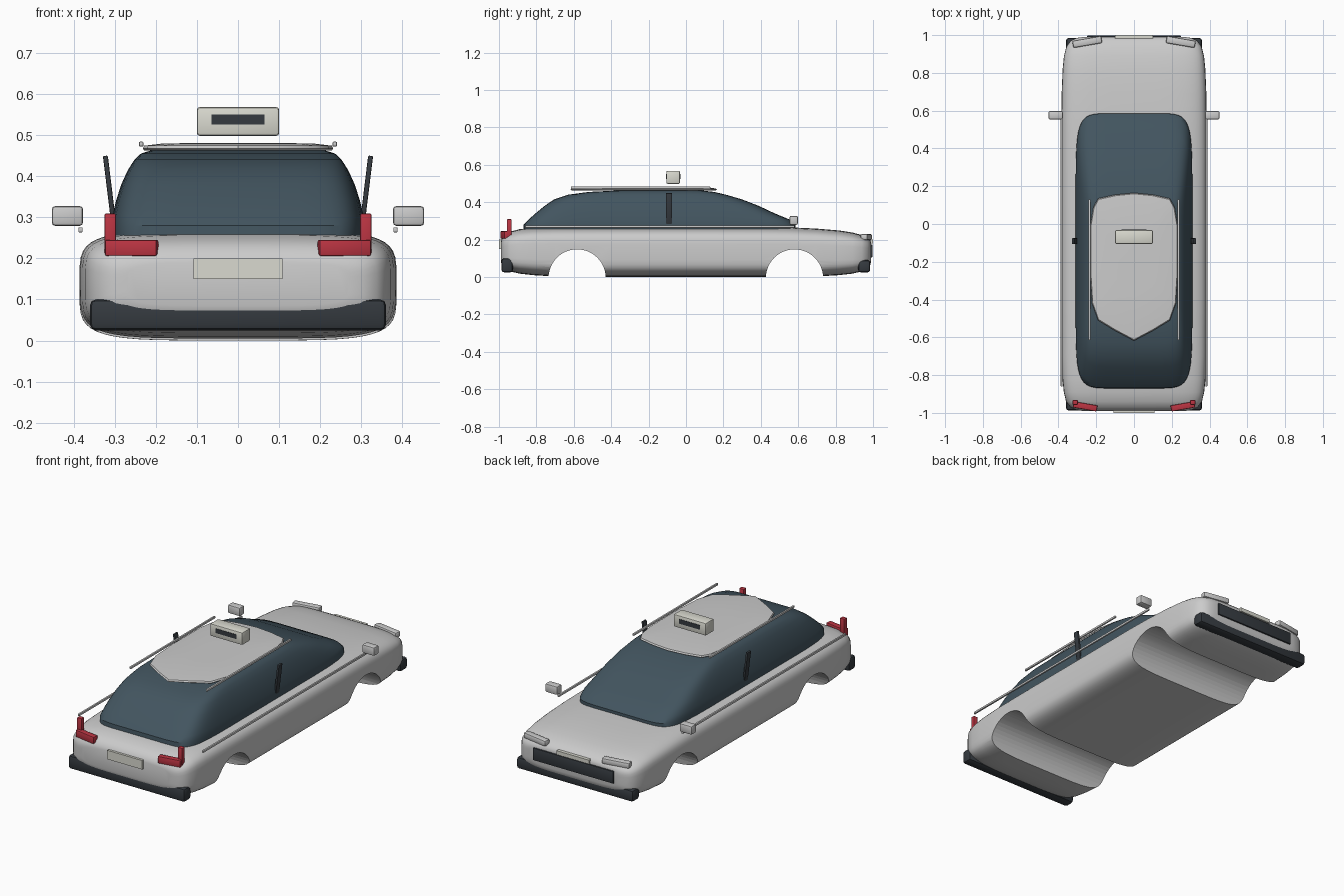
import bpy, bmesh, math
from mathutils import Vector

if "Cube" in bpy.data.objects:
    bpy.data.objects.remove(bpy.data.objects["Cube"])


def material(name, rgb):
    m = bpy.data.materials.new(name)
    m.diffuse_color = (*rgb, 1)
    m.use_nodes = True
    m.node_tree.nodes["Principled BSDF"].inputs["Base Color"].default_value = m.diffuse_color
    return m


GLASS = material("tinted_glass", (0.055, 0.09, 0.115))
DARK = material("dark_plastic", (0.035, 0.042, 0.05))
RED = material("red_lens", (0.5, 0.035, 0.055))
CREAM = material("cream", (0.7, 0.7, 0.63))


def finish(name, bm, mat=None, angle=35):
    bmesh.ops.recalc_face_normals(bm, faces=bm.faces)
    me = bpy.data.meshes.new(name)
    bm.to_mesh(me)
    bm.free()
    ob = bpy.data.objects.new(name, me)
    bpy.context.collection.objects.link(ob)
    if mat:
        me.materials.append(mat)
    smooth(ob, angle)
    return ob


def smooth(ob, angle=35):
    bpy.ops.object.select_all(action='DESELECT')
    ob.select_set(True)
    bpy.context.view_layer.objects.active = ob
    bpy.ops.object.shade_smooth_by_angle(angle=math.radians(angle))


def loft(name, rings, mat=None, angle=35):
    bm = bmesh.new()
    loops = [[bm.verts.new(p) for p in r] for r in rings]
    n = len(loops[0])
    for a, b in zip(loops, loops[1:]):
        for i in range(n):
            j = (i + 1) % n
            bm.faces.new((a[i], a[j], b[j], b[i]))
    bm.faces.new(loops[0])
    bm.faces.new(loops[-1])
    return finish(name, bm, mat, angle)


def squircle(a, b, power, n=48):
    pts = []
    for i in range(n):
        t = 2 * math.pi * (i + 0.5) / n
        c, s = math.cos(t), math.sin(t)
        pts.append((a * math.copysign(abs(c) ** (2 / power), c),
                    b * math.copysign(abs(s) ** (2 / power), s)))
    return pts


def box(name, x, y, z, mat=None, bevel=0.0, turn=0.0):
    # x, y and z are (min, max) pairs; turn spins about the vertical
    bm = bmesh.new()
    bmesh.ops.create_cube(bm, size=1)
    for v in bm.verts:
        v.co = Vector((v.co.x * (x[1] - x[0]), v.co.y * (y[1] - y[0]), v.co.z * (z[1] - z[0])))
    if bevel:
        bmesh.ops.bevel(bm, geom=bm.edges[:], offset=bevel, segments=2, affect='EDGES', profile=0.5)
    ob = finish(name, bm, mat)
    ob.location = [(r[0] + r[1]) / 2 for r in (x, y, z)]
    ob.rotation_euler.z = turn
    return ob


def side_box(name, s, x, *args, turn=0.0, **kw):
    return box(name, sorted((s * x[0], s * x[1])), *args, turn=s * turn, **kw)


# Lower body: stations of y, half width, bottom and top
stations = [(-0.99, .27, .085, .19), (-0.985, .305, .065, .205), (-0.97, .338, .045, .226),
            (-0.94, .36, .03, .243), (-0.89, .372, .018, .256), (-0.82, .379, .01, .263),
            (-0.7, .384, .003, .267), (-0.4, .386, 0, .268), (0, .386, 0, .268),
            (0.4, .386, 0, .268), (0.55, .385, 0, .266), (0.7, .383, .003, .259),
            (0.82, .378, .01, .249), (0.89, .371, .018, .238), (0.94, .358, .03, .225),
            (0.97, .336, .045, .21), (0.985, .305, .065, .197), (0.99, .27, .085, .183)]
body = loft("body", [[(px, y, pz + (lo + hi) / 2) for px, pz in squircle(w, (hi - lo) / 2, 4.8)]
                     for y, w, lo, hi in stations])

# Wheel arches cut right across the body
for y in (-0.582, 0.58):
    bpy.ops.mesh.primitive_cylinder_add(vertices=48, radius=0.153, depth=1.2,
                                        location=(0, y, -0.005), rotation=(0, math.pi / 2, 0))
    cutter = bpy.context.object
    cutter.hide_render = True
    mod = body.modifiers.new("arch", 'BOOLEAN')
    mod.operation, mod.solver, mod.object = 'DIFFERENCE', 'EXACT', cutter
    bpy.context.view_layer.objects.active = body
    bpy.ops.object.modifier_apply(modifier=mod.name)
    bpy.data.objects.remove(cutter)
smooth(body)

# Glasshouse: levels of z, rear y, front y, half width
levels = [(.24, -.872, .587, .309), (.28, -.868, .586, .309), (.305, -.845, .56, .305),
          (.34, -.805, .475, .297), (.38, -.757, .39, .284), (.415, -.705, .30, .268),
          (.44, -.63, .215, .252), (.455, -.52, .15, .236), (.463, -.35, .08, .21),
          (.466, -.25, 0, .14)]
loft("cabin_glass", [[(px, py + (y0 + y1) / 2, z) for px, py in squircle(w, (y1 - y0) / 2, 8)]
                     for z, y0, y1, w in levels], GLASS)

# Roof panel with a pointed tail
half = [(0, .165), (.1, .155), (.19, .135), (.215, .09), (.23, 0), (.232, -.25),
        (.222, -.42), (.19, -.51), (.1, -.565), (0, -.618)]
outline = half + [(-x, y) for x, y in half[-2:0:-1]]
loft("roof_panel", [[(x * k, (y + .2) * k - .2, z) for x, y in outline]
                    for k, z in ((.98, .462), (1, .467), (.985, .474), (.8, .479), (.4, .481))])

# Roof sign with a dark panel on both faces
box("roof_sign", (-.1, .1), (-.105, -.032), (.498, .568), CREAM, .007)
for tag, y in (("front", -.105), ("back", -.032)):
    box("sign_panel_" + tag, (-.065, .065), (y - .002, y + .002), (.525, .55), DARK)

# Paired side parts
for s, tag in ((-1, "left"), (1, "right")):
    side_box("mirror_" + tag, s, (.377, .453), (.554, .598), (.279, .327), bevel=.008)
    side_box("belt_trim_" + tag, s, (.378, .388), (-.86, .58), (.263, .275), bevel=.002)
    side_box("roof_rail_" + tag, s, (.23, .241), (-.615, .13), (.472, .484), bevel=.003)
    pillar = side_box("door_pillar_" + tag, s, (.306, .318), (-.107, -.075), (.275, .45), DARK, bevel=.003)
    pillar.rotation_euler.y = s * math.radians(7)
    side_box("tail_light_" + tag, s, (.195, .322), (-.982, -.95), (.206, .245), RED, bevel=.004, turn=.17)
    side_box("tail_light_upright_" + tag, s, (.297, .325), (-.957, -.932), (.21, .309), RED, bevel=.004)
    side_box("headlight_" + tag, s, (.17, .325), (.945, .983), (.198, .23), bevel=.008, turn=-.17)

# Bumpers, grille and plates
box("bumper_front", (-.36, .36), (-.987, -.925), (.025, .1), DARK, .014)
box("bumper_back", (-.36, .36), (.92, .985), (.025, .09), DARK, .014)
box("grille", (-.25, .25), (.968, .998), (.105, .175), DARK, .006)
box("plate_front", (-.108, .108), (-1, -.985), (.15, .2), CREAM)
box("plate_back", (-.1, .1), (.975, 1), (.178, .2), CREAM)
